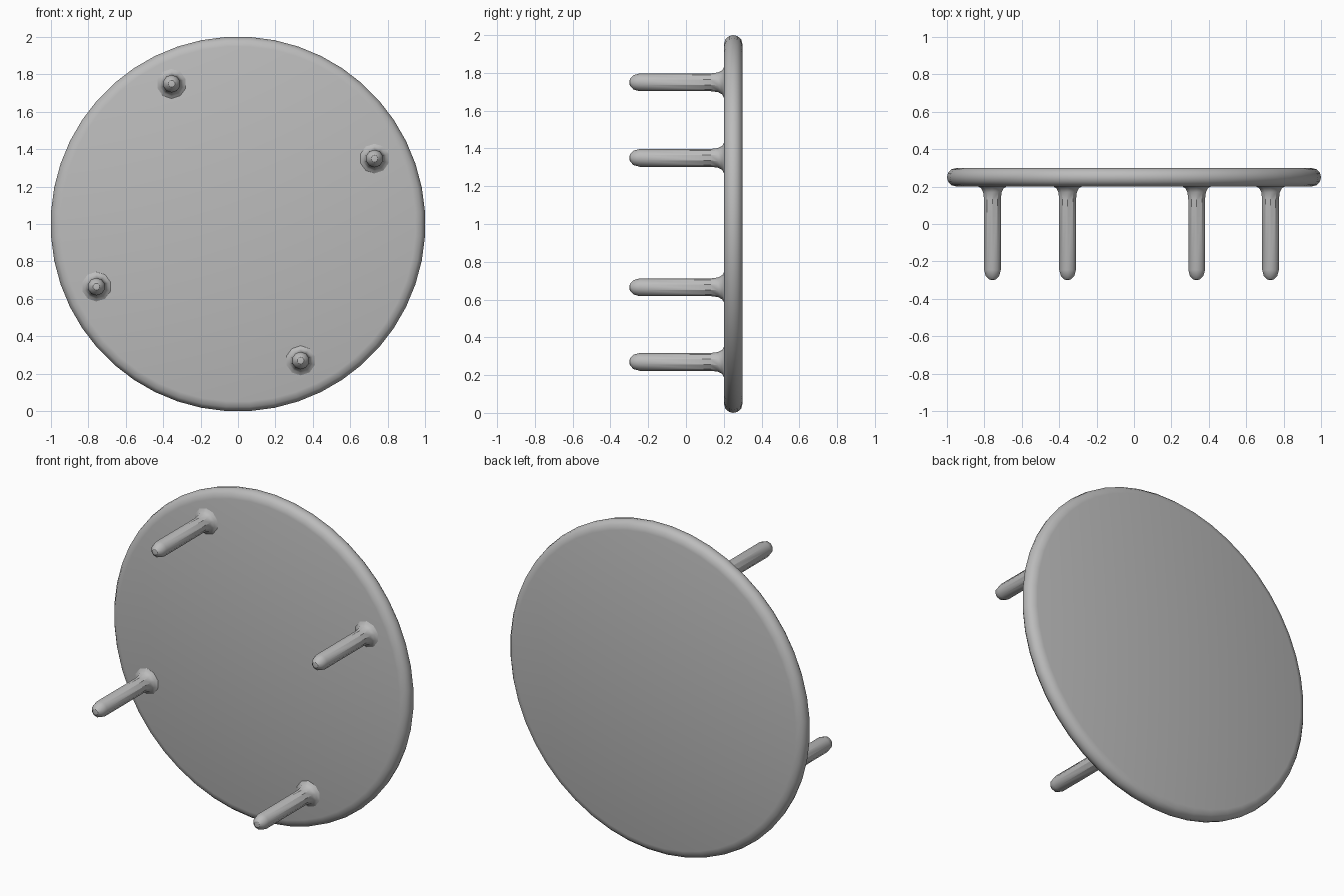
import bpy, bmesh, math

if "Cube" in bpy.data.objects:
    bpy.data.objects.remove(bpy.data.objects["Cube"])

grey = bpy.data.materials.new("plain grey")
grey.diffuse_color = (0.5, 0.5, 0.5, 1)
grey.use_nodes = True
grey.node_tree.nodes["Principled BSDF"].inputs["Base Color"].default_value = grey.diffuse_color


def lathe(name, profile, sides, x, z, angle):
    """Spin (radius, y) points around an axis along y; radius 0 closes an end."""
    bm = bmesh.new()
    rings = []
    for r, y in profile:
        if r == 0:
            rings.append([bm.verts.new((x, y, z))] * sides)
        else:
            rings.append([bm.verts.new((x + r * math.cos(a), y, z + r * math.sin(a)))
                          for a in (2 * math.pi * (i + 0.5) / sides for i in range(sides))])
    for a, b in zip(rings, rings[1:]):
        for i in range(sides):
            j = (i + 1) % sides
            bm.faces.new(list(dict.fromkeys((a[i], a[j], b[j], b[i]))))
    bmesh.ops.recalc_face_normals(bm, faces=bm.faces)
    mesh = bpy.data.meshes.new(name)
    bm.to_mesh(mesh)
    bm.free()
    mesh.materials.append(grey)
    obj = bpy.data.objects.new(name, mesh)
    bpy.context.collection.objects.link(obj)
    bpy.ops.object.select_all(action='DESELECT')
    obj.select_set(True)
    bpy.context.view_layer.objects.active = obj
    bpy.ops.object.shade_smooth_by_angle(angle=math.radians(angle))
    return obj


# Round plate with a softened rim
lathe("round_plate",
      [(0, 0.20), (0.95, 0.20), (0.98, 0.208), (0.997, 0.228), (1.002, 0.25),
       (0.997, 0.272), (0.98, 0.292), (0.95, 0.30), (0, 0.30)],
      48, 0, 1, 40)

# Pegs: flared foot, straight shaft, blunt tip
peg = [(0.085, 0.203), (0.064, 0.192), (0.052, 0.17), (0.047, 0.13),
       (0.047, -0.245), (0.038, -0.278), (0.018, -0.297), (0, -0.30)]
for i, (x, z) in enumerate([(-0.355, 1.75), (0.73, 1.35), (-0.757, 0.665), (0.335, 0.27)]):
    lathe(f"peg_{i + 1}", peg, 10, x, z, 35)
